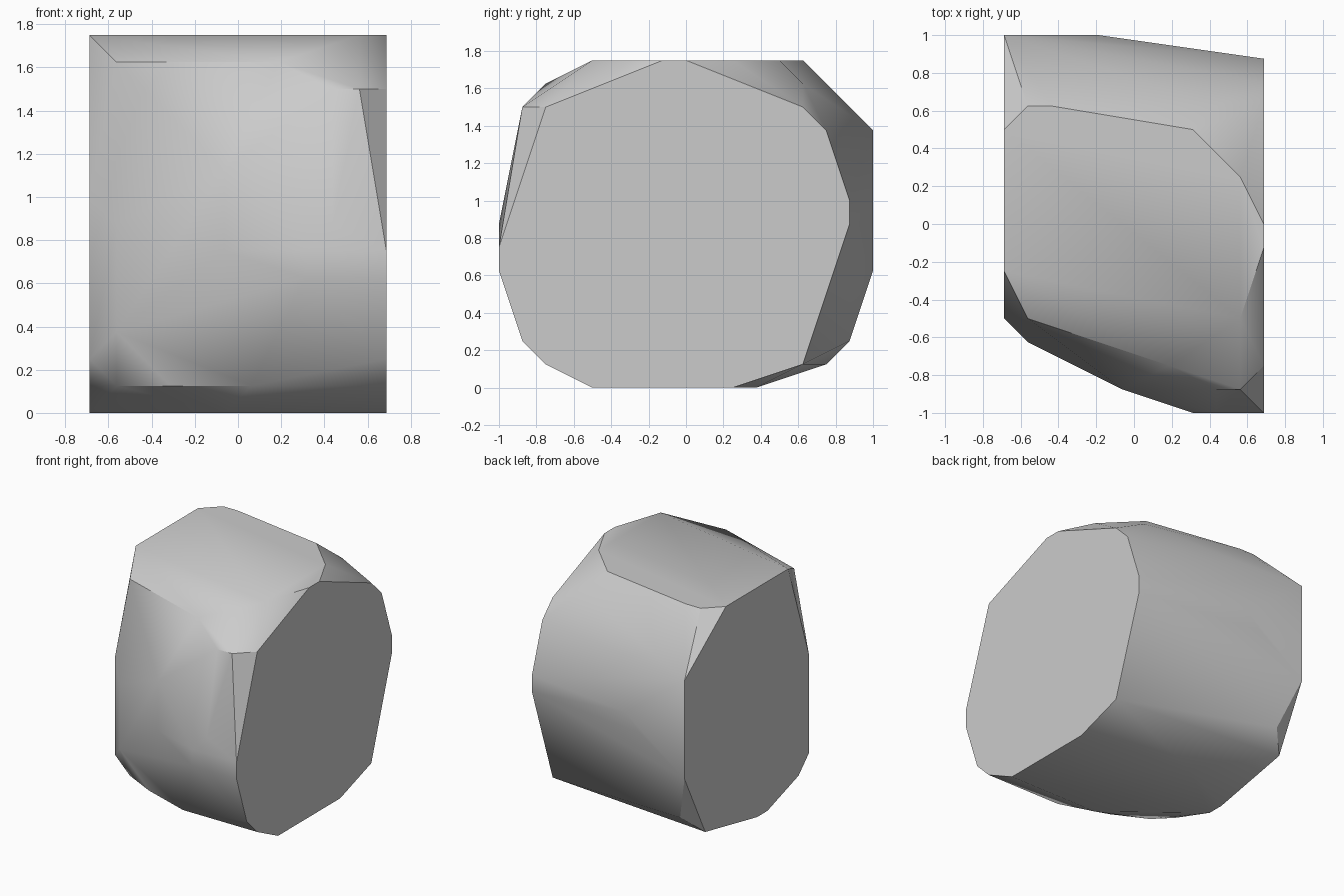
import bpy
import bmesh
import math

STEP = 1 / 16          # all points sit on this grid
HALF_WIDTH = 11

old_cube = bpy.data.objects.get("Cube")
if old_cube:
    bpy.data.objects.remove(old_cube, do_unlink=True)


def make_material(name, colour):
    material = bpy.data.materials.new(name)
    material.use_nodes = True
    material.diffuse_color = colour
    shader = material.node_tree.nodes["Principled BSDF"]
    shader.inputs["Base Color"].default_value = colour
    shader.inputs["Roughness"].default_value = 0.8
    return material


def side_cap(x, profile):
    """Place a (y, z) outline on a flat side of the block."""
    return [(x, y, z) for y, z in profile]


def level(z, outline):
    """Place (x, y) points at one height."""
    return [(x, y, z) for x, y in outline]


def depth(y, outline):
    """Place (x, z) points on one front or back plane."""
    return [(x, y, z) for x, z in outline]


def make_hull(name, points, material):
    """Wrap the points in a convex skin with flat caps and softened facets."""
    mesh = bpy.data.meshes.new(name)
    bm = bmesh.new()
    for point in points:
        bm.verts.new([value * STEP for value in point])
    result = bmesh.ops.convex_hull(bm, input=bm.verts[:])
    unused = {g for g in result["geom_interior"] + result["geom_unused"]
              if isinstance(g, bmesh.types.BMVert)}
    bmesh.ops.delete(bm, geom=list(unused), context="VERTS")
    bmesh.ops.dissolve_limit(bm, angle_limit=math.radians(1),
                             verts=bm.verts[:], edges=bm.edges[:])
    bmesh.ops.recalc_face_normals(bm, faces=bm.faces[:])
    bm.to_mesh(mesh)
    bm.free()
    mesh.materials.append(material)
    block = bpy.data.objects.new(name, mesh)
    bpy.context.collection.objects.link(block)
    bpy.ops.object.select_all(action="DESELECT")
    block.select_set(True)
    bpy.context.view_layer.objects.active = block
    bpy.ops.object.shade_smooth_by_angle(angle=math.radians(30))
    return block


# Large flat side
left_cap = side_cap(HALF_WIDTH, [
    (-16, 10), (-16, 12), (-12, 24), (-2, 28), (0, 28), (10, 24), (12, 22),
    (14, 16), (14, 14), (10, 2), (4, 0), (-8, 0), (-12, 2), (-14, 4)])

# Smaller flat side, set further back
right_cap = side_cap(-HALF_WIDTH, [
    (-8, 4), (-8, 16), (-6, 22), (-4, 28), (8, 28), (16, 22),
    (16, 10), (12, 2), (2, 0), (0, 0), (-6, 2)])

# Flat top with its chipped rim
top = level(28, [(9, -8), (9, 4), (5, 8), (-7, 10), (-9, 10)])
top_rim = level(26, [(3, -12), (-9, -8), (7, 10)])

# Flat base with its chipped rim
base = level(0, [(-3, 6), (-6, -4), (-1, -8)])
base_rim = level(2, [(1, -12), (-5, -10), (-9, -8)]) + level(4, [(-9, 14)])

# Bulging front and back
front = (depth(-16, [(5, 10), (5, 12), (7, 14)])
         + depth(-14, [(7, 24), (9, 24), (-1, 12), (-1, 18)])
         + depth(-10, [(-9, 6), (-9, 14)]))
back = depth(16, [(-3, 16), (-5, 14)])

stone_grey = make_material("stone grey", (0.6, 0.6, 0.6, 1))
make_hull("stone_block",
          left_cap + right_cap + top + top_rim + base + base_rim + front + back,
          stone_grey)
